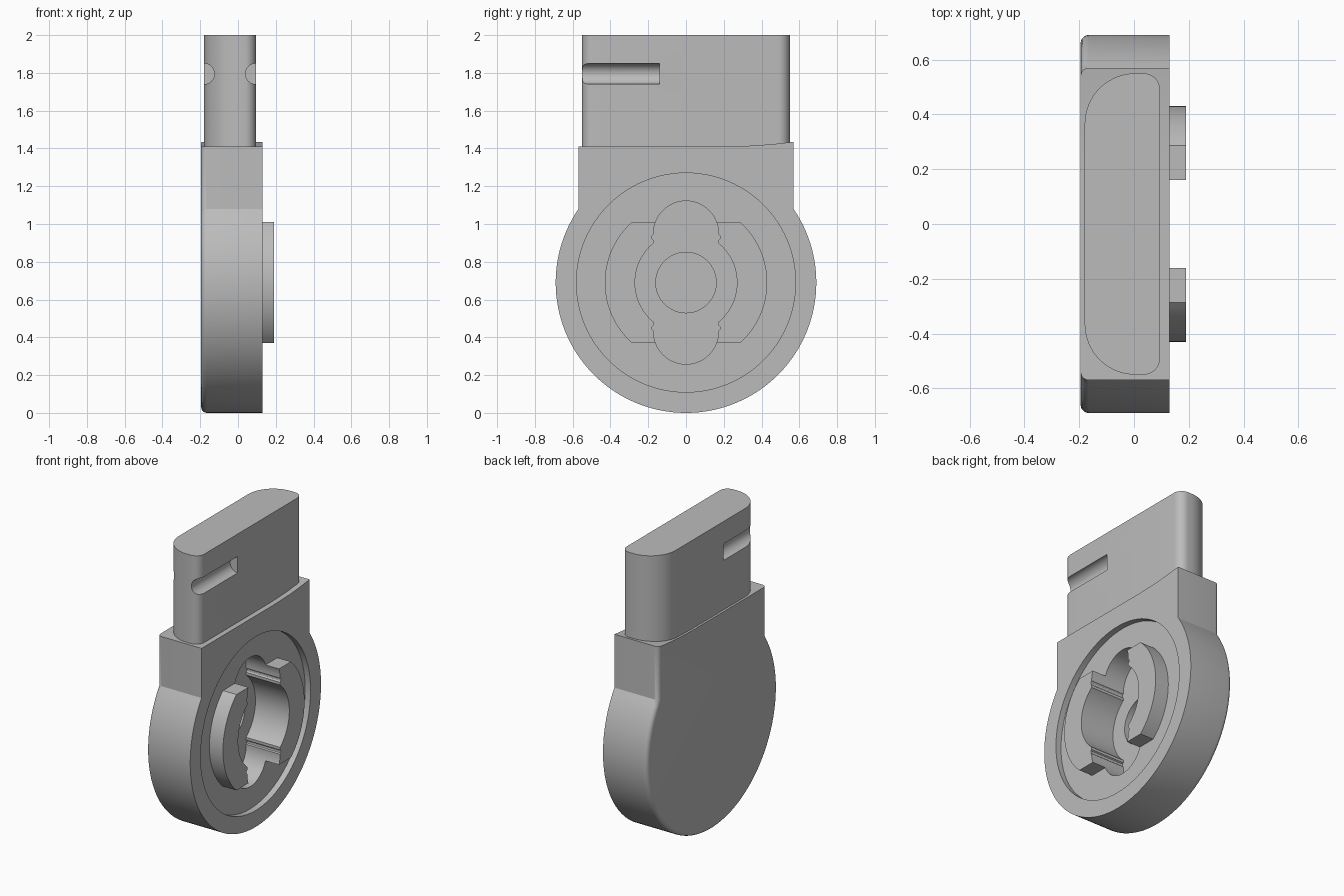
import bpy, bmesh
from math import sin, cos, pi, asin, sqrt, radians

cube = bpy.data.objects.get("Cube")
if cube:
    bpy.data.objects.remove(cube)

grey = bpy.data.materials.new("plain grey")
grey.use_nodes = True
colour = (0.5, 0.5, 0.5, 1)
grey.diffuse_color = colour
grey.node_tree.nodes["Principled BSDF"].inputs["Base Color"].default_value = colour

HUB = 0.69      # height of the disc centre, also its radius
BACK, FACE = -0.195, 0.13


def arc(cu, cv, r, a0, a1, n):
    """Points along an arc, angles in radians."""
    return [(cu + r * cos(a0 + (a1 - a0) * i / n),
             cv + r * sin(a0 + (a1 - a0) * i / n)) for i in range(n + 1)]


def circle(cu, cv, r, n=96):
    return arc(cu, cv, r, 0, 2 * pi, n)[:-1]


def prism(name, points, lo, hi, axis="x", round_back=0):
    """Extrude a closed profile along one axis; optionally round its low rim."""
    place = {"x": lambda u, v, w: (w, u, v),
             "y": lambda u, v, w: (u, w, v),
             "z": lambda u, v, w: (u, v, w)}[axis]
    bm = bmesh.new()
    low = [bm.verts.new(place(u, v, lo)) for u, v in points]
    high = [bm.verts.new(place(u, v, hi)) for u, v in points]
    rim = bm.faces.new(low)
    bm.faces.new(high)
    for i in range(len(points)):
        j = (i + 1) % len(points)
        bm.faces.new((low[i], low[j], high[j], high[i]))
    bmesh.ops.recalc_face_normals(bm, faces=bm.faces)
    if round_back:
        edges = [e for e in rim.edges if min(v.co.z for v in e.verts) < 1.4]
        bmesh.ops.bevel(bm, geom=edges, offset=round_back, segments=5,
                        profile=0.5, affect="EDGES")
    mesh = bpy.data.meshes.new(name)
    bm.to_mesh(mesh)
    bm.free()
    mesh.materials.append(grey)
    obj = bpy.data.objects.new(name, mesh)
    bpy.context.collection.objects.link(obj)
    return obj


def combine(target, tool, operation="DIFFERENCE"):
    mod = target.modifiers.new("combine", "BOOLEAN")
    mod.operation, mod.solver, mod.object = operation, "EXACT", tool
    bpy.context.view_layer.objects.active = target
    bpy.ops.object.modifier_apply(modifier=mod.name)
    bpy.data.objects.remove(tool)


def finish(obj):
    bpy.ops.object.select_all(action="DESELECT")
    obj.select_set(True)
    bpy.context.view_layer.objects.active = obj
    bpy.ops.object.shade_smooth_by_angle(angle=radians(30))


# Housing: a disc with a square neck whose top rises slightly at the rear
NECK = 0.57
start = pi - asin(sqrt(HUB ** 2 - NECK ** 2) / HUB)
outline = arc(0, HUB, HUB, start, 3 * pi - start, 88)
outline += [(NECK, 1.435), (0.48, 1.425), (0.36, 1.415), (0.2, 1.41), (-NECK, 1.41)]
housing = prism("housing", outline, BACK, FACE, round_back=0.03)

# Shallow round recess in the face
combine(housing, prism("recess_cutter", circle(0, HUB, 0.58), 0.09, 0.3))

# Raised collar with flat top and bottom
flat = asin(0.32 / 0.43)
collar = arc(0, HUB, 0.43, -flat, flat, 32) + arc(0, HUB, 0.43, pi - flat, pi + flat, 32)
combine(housing, prism("collar", collar, 0.0, 0.19), "UNION")

# Central pocket with a lobe above and below, splitting the collar in two
FLOOR = -0.06
combine(housing, prism("pocket_cutter", circle(0, HUB, 0.27), FLOOR, 0.3))
lobes = arc(0, HUB + 0.26, 0.172, 0, pi, 32) + arc(0, HUB - 0.26, 0.172, pi, 2 * pi, 32)
combine(housing, prism("lobe_cutter", lobes, FLOOR, 0.3))

# Small grooves where the lobes meet the round pocket
for sy in (-1, 1):
    for sz in (-1, 1):
        groove = circle(sy * 0.165, HUB + sz * 0.24, 0.016, 12)
        combine(housing, prism("groove_cutter", groove, FLOOR, 0.3))

# Deeper hub hole in the pocket floor
combine(housing, prism("hub_cutter", circle(0, HUB, 0.16), -0.12, 0.1))
finish(housing)

# Plug: upright block, broad rounding at the back and tight rounding at the face
L, R, END, BIG, SMALL = -0.18, 0.095, 0.55, 0.185, 0.06
section = (arc(R - SMALL, END - SMALL, SMALL, 0, pi / 2, 10)
           + arc(L + BIG, END - BIG, BIG, pi / 2, pi, 20)
           + arc(L + BIG, BIG - END, BIG, pi, 1.5 * pi, 20)
           + arc(R - SMALL, SMALL - END, SMALL, 1.5 * pi, 2 * pi, 10))
plug = prism("plug", section, 1.39, 2.0, axis="z")

# Half-round guide slots open at the front end, one on each side
for x in (L, R):
    combine(plug, prism("slot_cutter", circle(x, 1.795, 0.055, 32), -0.7, -0.14, axis="y"))
finish(plug)
